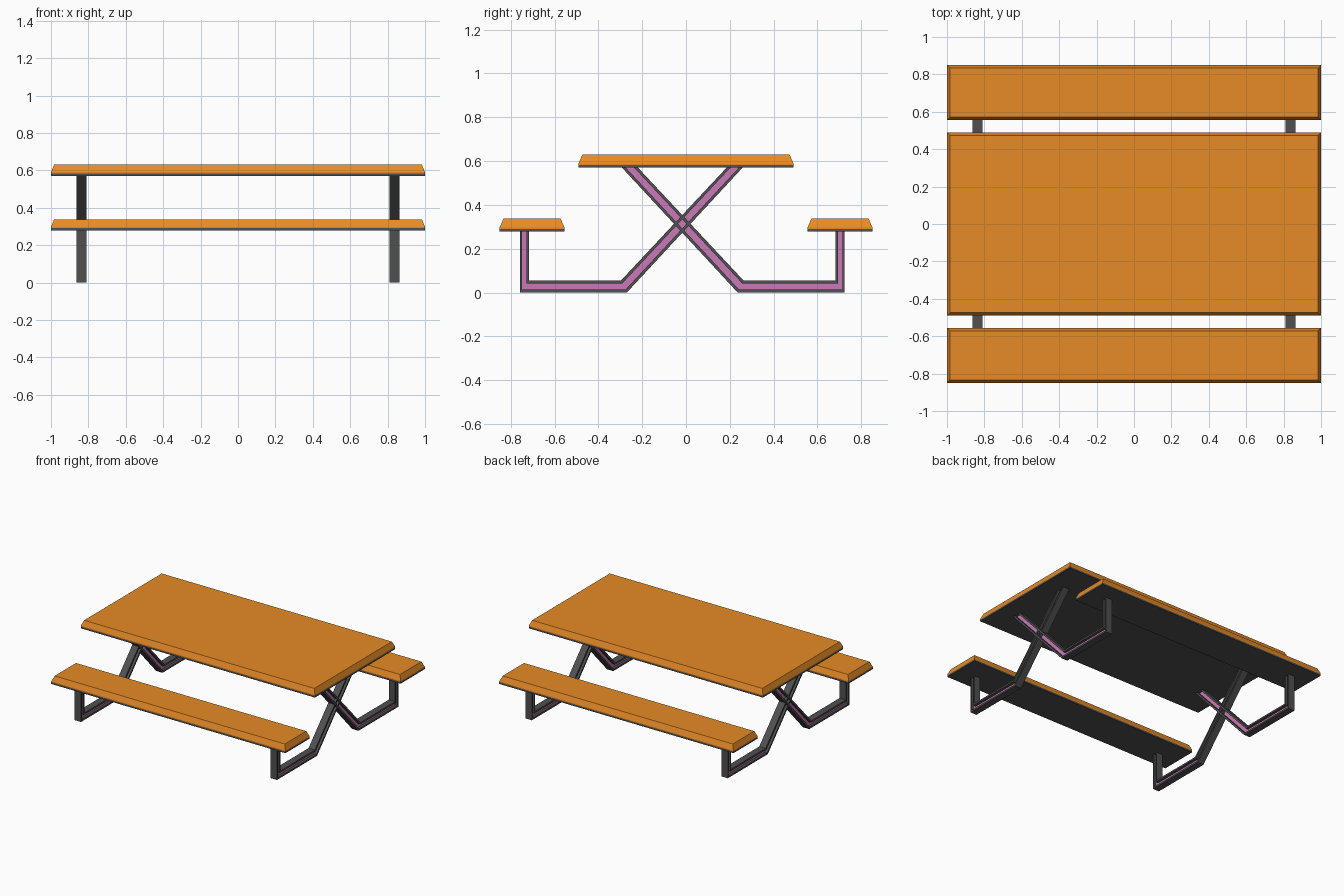
import bpy, bmesh

if "Cube" in bpy.data.objects:
    bpy.data.objects.remove(bpy.data.objects["Cube"])


def material(name, rgb):
    m = bpy.data.materials.new(name)
    m.diffuse_color = (*rgb, 1)
    m.use_nodes = True
    m.node_tree.nodes["Principled BSDF"].inputs["Base Color"].default_value = m.diffuse_color
    return m


WOOD = material("orange_wood", (0.80, 0.26, 0.02))
STEEL = material("dark_steel", (0.08, 0.08, 0.08))
WEB = material("pink_web", (0.60, 0.19, 0.48))


def finish(name, bm, mat):
    bmesh.ops.recalc_face_normals(bm, faces=bm.faces)
    me = bpy.data.meshes.new(name)
    bm.to_mesh(me)
    bm.free()
    me.materials.append(mat)
    ob = bpy.data.objects.new(name, me)
    bpy.context.collection.objects.link(ob)
    return ob


def slab(name, y0, y1, levels, mat):
    """Stack of rectangles; each level is (z, inset)."""
    bm = bmesh.new()
    rings = []
    for z, i in levels:
        rings.append([bm.verts.new(p) for p in (
            (-1 + i, y0 + i, z), (1 - i, y0 + i, z),
            (1 - i, y1 - i, z), (-1 + i, y1 - i, z))])
    bm.faces.new(rings[0])
    bm.faces.new(rings[-1])
    for a, b in zip(rings, rings[1:]):
        for k in range(4):
            n = (k + 1) % 4
            bm.faces.new((a[k], a[n], b[n], b[k]))
    finish(name, bm, mat)


def board(name, y0, y1, z):
    # grey backing sheet with a chamfered plank on top
    slab(name + "_backing", y0, y1, [(z, 0), (z + 0.013, 0)], STEEL)
    slab(name, y0, y1, [(z + 0.013, 0), (z + 0.02, 0), (z + 0.06, 0.017)], WOOD)


board("table_top", -0.49, 0.49, 0.57)
board("front_seat", -0.85, -0.555, 0.278)
board("back_seat", 0.555, 0.85, 0.278)

# outer and inner edge of one bent leg, in (y, z)
OUTER = [(-0.758, 0.28), (-0.758, 0.0), (-0.27, 0.0), (0.26, 0.572)]
INNER = [(-0.717, 0.28), (-0.717, 0.055), (-0.297, 0.055), (0.187, 0.572)]
MID_Y = -0.017


def leg_strip(name, x, flip, f0, f1, half, mat):
    """Extruded band between two fractions of the leg profile."""
    def edge(f):
        pts = [(a[0] + (b[0] - a[0]) * f, a[1] + (b[1] - a[1]) * f)
               for a, b in zip(OUTER, INNER)]
        return [(2 * MID_Y - y if flip else y, z) for y, z in pts]
    bm = bmesh.new()
    rings = [[bm.verts.new(p) for p in (
        (x - half, *a), (x + half, *a), (x + half, *b), (x - half, *b))]
        for a, b in zip(edge(f0), edge(f1))]
    bm.faces.new(rings[0])
    bm.faces.new(rings[-1])
    for r, s in zip(rings, rings[1:]):
        for k in range(4):
            n = (k + 1) % 4
            bm.faces.new((r[k], r[n], s[n], s[k]))
    finish(name, bm, mat)


# crossed H-section legs at both ends
for end, x in (("left", -0.837), ("right", 0.837)):
    for side, flip in (("front", False), ("back", True)):
        n = f"{end}_{side}_leg"
        leg_strip(n + "_outer_flange", x, flip, 0, 0.24, 0.027, STEEL)
        leg_strip(n + "_inner_flange", x, flip, 0.76, 1, 0.027, STEEL)
        leg_strip(n + "_web", x, flip, 0.24, 0.76, 0.006, WEB)
